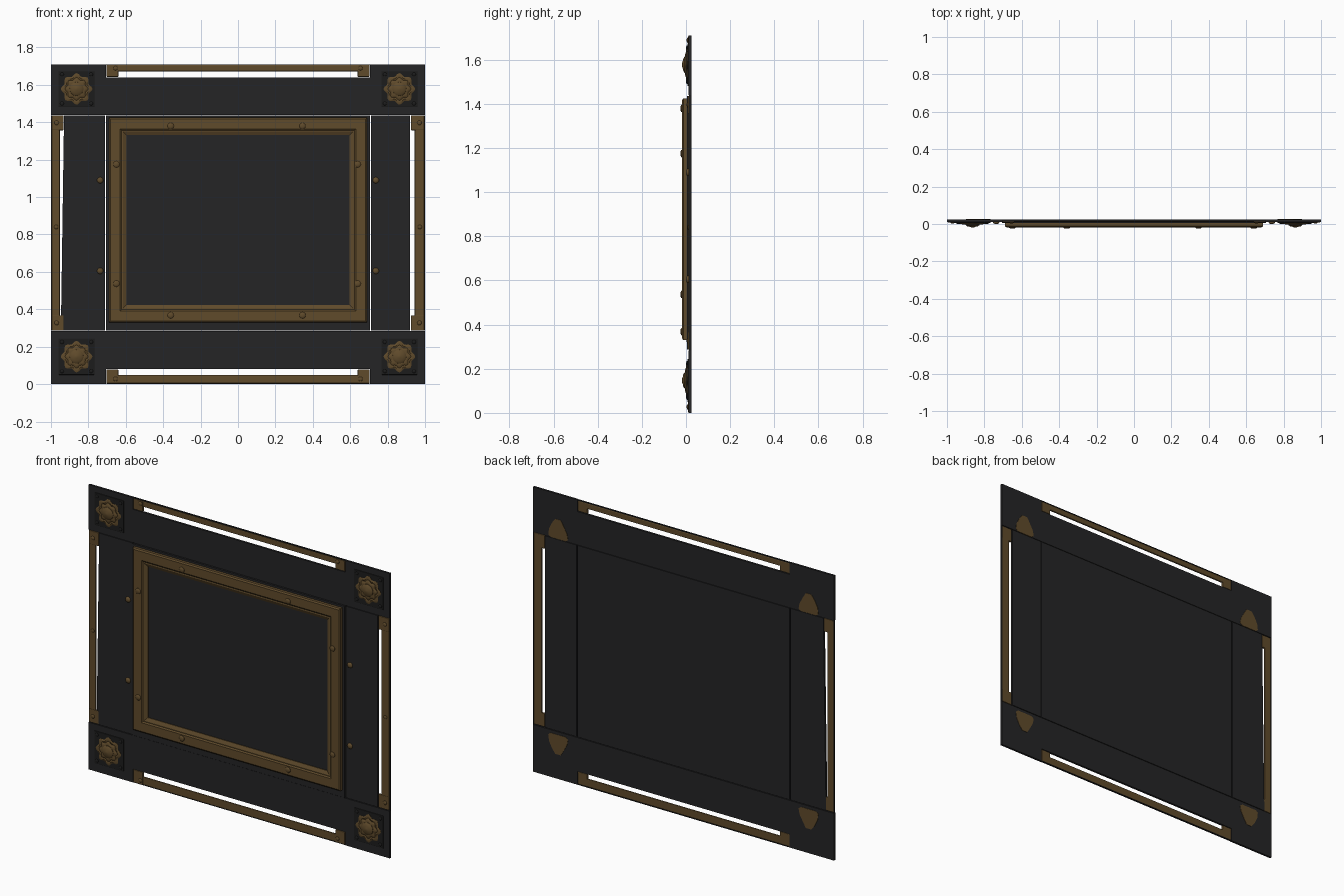
import bpy, bmesh, math

if "Cube" in bpy.data.objects:
    bpy.data.objects.remove(bpy.data.objects["Cube"])


def material(name, rgb):
    m = bpy.data.materials.new(name)
    m.use_nodes = True
    m.diffuse_color = (*rgb, 1)
    bsdf = m.node_tree.nodes["Principled BSDF"]
    bsdf.inputs["Base Color"].default_value = (*rgb, 1)
    bsdf.inputs["Roughness"].default_value = 0.7
    return m


BLACK = material("black lacquer", (0.018, 0.018, 0.019))
IRON = material("dark iron", (0.012, 0.012, 0.012))
BRASS = material("aged brass", (0.115, 0.069, 0.024))
BACK = 0.024


def finish(name, bm, mat, smooth=False, bevel=0):
    bmesh.ops.recalc_face_normals(bm, faces=bm.faces)
    mesh = bpy.data.meshes.new(name)
    bm.to_mesh(mesh)
    bm.free()
    mesh.materials.append(mat)
    ob = bpy.data.objects.new(name, mesh)
    bpy.context.collection.objects.link(ob)
    if bevel:
        mod = ob.modifiers.new("bevel", "BEVEL")
        mod.width, mod.segments = bevel, 2
    if smooth:
        bpy.ops.object.select_all(action="DESELECT")
        ob.select_set(True)
        bpy.context.view_layer.objects.active = ob
        bpy.ops.object.shade_smooth_by_angle(angle=math.radians(40))
    return ob


def prism(name, points, y0, y1, mat, bevel=0):
    """Outline in x and z, extruded from y0 to y1."""
    bm = bmesh.new()
    face = bm.faces.new([bm.verts.new((x, y0, z)) for x, z in points])
    side = bmesh.ops.extrude_face_region(bm, geom=[face])["geom"]
    bmesh.ops.translate(bm, vec=(0, y1 - y0, 0),
                        verts=[v for v in side if isinstance(v, bmesh.types.BMVert)])
    return finish(name, bm, mat, bevel=bevel)


def slab(name, x0, x1, z0, z1, y0, y1, mat, bevel=0):
    return prism(name, [(x0, z0), (x1, z0), (x1, z1), (x0, z1)], y0, y1, mat, bevel)


def rings(name, loops, mat, cap=True, smooth=False):
    """Skin a series of equal loops of points."""
    bm = bmesh.new()
    vs = [[bm.verts.new(p) for p in loop] for loop in loops]
    n = len(vs[0])
    for a, b in zip(vs, vs[1:]):
        for i in range(n):
            j = (i + 1) % n
            bm.faces.new((a[i], a[j], b[j], b[i]))
    if cap:
        bm.faces.new(vs[0])
        bm.faces.new(vs[-1])
    return finish(name, bm, mat, smooth=smooth)


def lathe(name, x, z, profile, mat, n=12, lobes=0, depth=0.0):
    """Turned shape facing -y, with an optional scalloped outline."""
    loops = []
    for r, y in profile:
        loop = []
        for i in range(n):
            a = math.tau * i / n
            s = r * (1 + depth * math.cos(lobes * a))
            loop.append((x + s * math.cos(a), y, z + s * math.sin(a)))
        loops.append(loop)
    return rings(name, loops, mat, smooth=True)


def stud(name, x, z, r, base, height, mat):
    shape = [(r, base), (r, base - height * 0.3), (r * 0.8, base - height * 0.75),
             (r * 0.35, base - height)]
    lathe(name, x, z, shape, mat)


# Top and bottom rails with wide corners
prism("top_rail", [(-1, 1.44), (1, 1.44), (1, 1.71), (0.705, 1.71), (0.705, 1.64),
                   (-0.705, 1.64), (-0.705, 1.71), (-1, 1.71)], 0.011, BACK, BLACK)
prism("bottom_rail", [(-1, 0), (-0.705, 0), (-0.705, 0.08), (0.705, 0.08), (0.705, 0),
                      (1, 0), (1, 0.283), (-1, 0.283)], 0.011, BACK, BLACK)

# Side stiles and centre panels
prism("right_stile", [(-0.947, 0.287), (-0.71, 0.287), (-0.71, 1.437), (-0.93, 1.437)],
      0.011, BACK, BLACK)
slab("left_stile", 0.71, 0.92, 0.287, 1.437, 0.011, BACK, BLACK)
slab("back_panel", -0.705, 0.705, 0.287, 1.437, 0.005, BACK, BLACK)
slab("picture_panel", -0.61, 0.61, 0.4, 1.34, 0.0, 0.006, BLACK)

# Mitred moulding around the picture
moulding = [(0, 0.008), (0, -0.012), (0.008, -0.018), (0.06, -0.018), (0.068, -0.012),
            (0.075, -0.013), (0.094, -0.004), (0.094, 0.008)]
rings("picture_moulding",
      [[(-0.69 + d, y, 0.33 + d), (0.69 - d, y, 0.33 + d),
        (0.69 - d, y, 1.425 - d), (-0.69 + d, y, 1.425 - d)] for d, y in moulding],
      BRASS, cap=False)
for x, z in [(-0.36, 1.38), (0.345, 1.38), (-0.36, 0.368), (0.345, 0.368),
             (-0.65, 1.175), (0.64, 1.175), (-0.65, 0.537), (0.64, 0.537)]:
    stud("moulding_stud", x, z, 0.017, -0.018, 0.007, BRASS)

# Brass rods along the outer edges, with end blocks and thin dark outer strips
for name, z0, z1, tab0, tab1, edge in [("top", 1.672, 1.706, 1.643, 1.706, 1.706),
                                       ("bottom", 0.004, 0.05, 0.004, 0.078, 0.0)]:
    slab(name + "_rod", -0.66, 0.66, z0, z1, 0.011, 0.023, BRASS, 0.004)
    slab(name + "_rod_edge", -0.705, 0.705, edge, edge + 0.004, 0.013, BACK, IRON)
    for s in (-1, 1):
        slab(name + "_rod_block", min(s * 0.64, s * 0.703), max(s * 0.64, s * 0.703),
             tab0, tab1, 0.009, 0.023, BRASS, 0.003)
        stud("block_stud", s * 0.655, (z0 + z1) / 2, 0.012, 0.009, 0.006, BRASS)

for name, s, inner in [("left", 1, 0.945), ("right", -1, 0.953)]:
    lo, hi = sorted((s * inner, s * 0.996))
    slab(name + "_rod", lo, hi, 0.3, 1.42, 0.011, 0.023, BRASS, 0.004)
    lo, hi = sorted((s * 0.996, s))
    slab(name + "_rod_edge", lo, hi, 0.283, 1.44, 0.013, BACK, IRON)
    stud("rod_stud", s * 0.972, 0.84, 0.011, 0.011, 0.005, BRASS)
    lo, hi = sorted((s * (inner - 0.02), s * 0.996))
    for z0 in (0.287, 1.357):
        slab(name + "_rod_block", lo, hi, z0, z0 + 0.08, 0.009, 0.023, BRASS, 0.003)
        stud("block_stud", s * 0.97, z0 + 0.04, 0.012, 0.009, 0.006, BRASS)
    # Studs on the stile
    for z in (0.605, 1.09):
        stud("stile_stud", s * 0.737, z, 0.017, 0.011, 0.011, BRASS)

# Corner plates with screws, rosettes and the rosette roots seen behind
rosette = [(0.074, 0.009), (0.077, 0.003), (0.066, -0.001), (0.056, 0.002),
           (0.048, -0.003), (0.04, -0.004)]
dome = [(0.038, 0.0), (0.037, -0.006), (0.029, -0.012), (0.018, -0.014), (0.008, -0.018)]
for sx in (-1, 1):
    for zc, up in ((1.578, 1), (0.147, -1)):
        xc = sx * 0.863
        slab("corner_plate", xc - 0.097, xc + 0.097, zc - 0.097, zc + 0.097,
             0.006, 0.014, IRON, 0.003)
        for dx in (-0.078, 0.078):
            for dz in (-0.078, 0.078):
                stud("corner_screw", xc + dx, zc + dz, 0.01, 0.006, 0.005, IRON)
        lathe("rosette_leaves", xc, zc, rosette, BRASS, 48, 8, 0.1)
        lathe("rosette_dome", xc, zc, dome, BRASS, 16)
        base = 1.44 if up > 0 else 0.265
        root = [(-0.065, 0.012), (-0.05, 0), (0.05, 0), (0.066, 0.012), (0.06, 0.045),
                (0.035, 0.09), (0.018, 0.118), (-0.018, 0.118), (-0.04, 0.09),
                (-0.06, 0.05)]
        prism("rosette_root", [(sx * (0.832 - dx), base + up * dz) for dx, dz in root],
              0.02, 0.026, BRASS)
